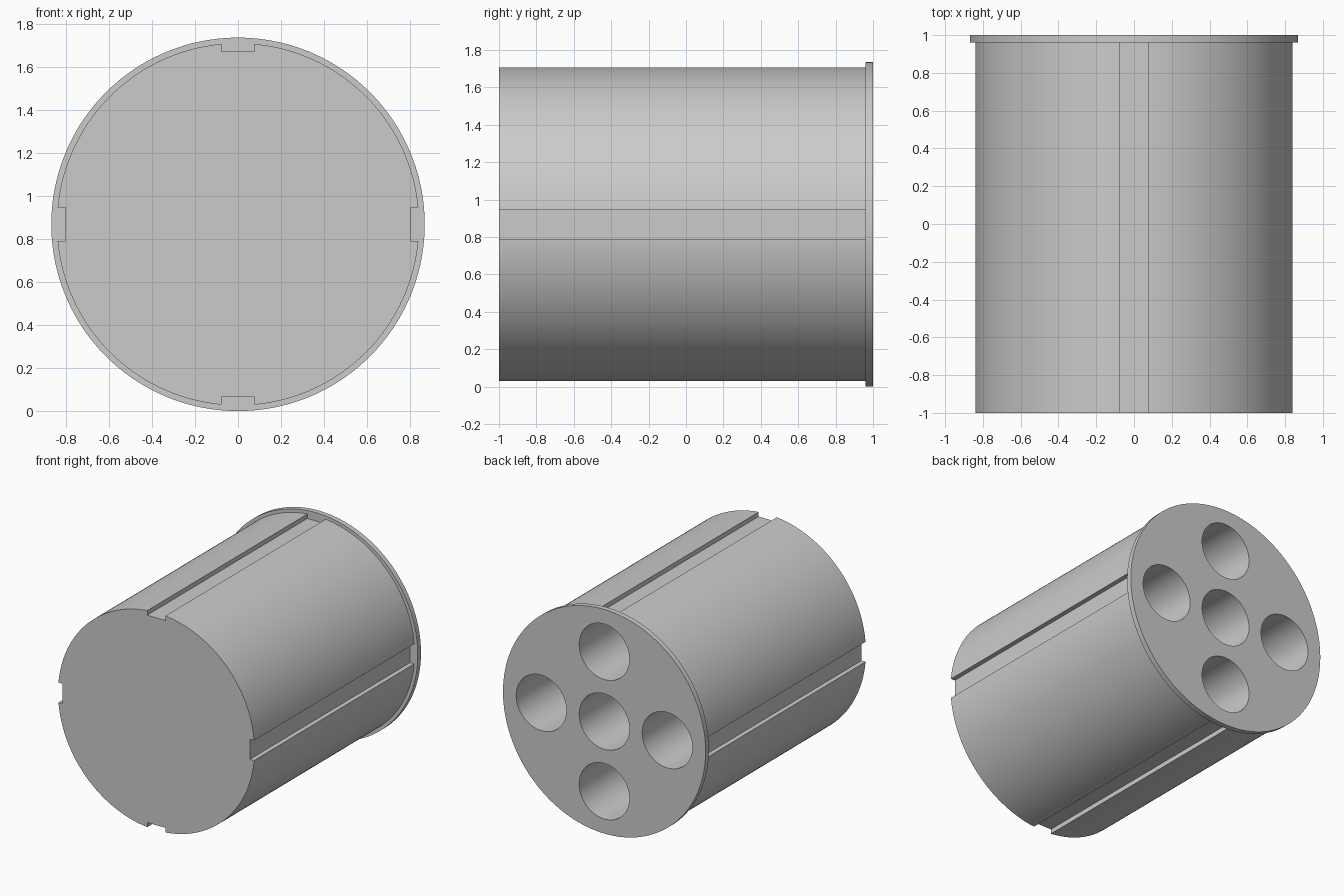
import bpy
import math
from mathutils import Vector

cube = bpy.data.objects.get("Cube")
if cube:
    bpy.data.objects.remove(cube, do_unlink=True)

FLANGE_R, BODY_R = 0.868, 0.842
FLANGE_Y = 0.96              # front face of the rear flange
SLOT_W, SLOT_FLOOR = 0.155, 0.803
HOLE_R, HOLE_RING, HOLE_END = 0.215, 0.54, -0.9
CENTRE = Vector((0, 0, FLANGE_R))

grey = bpy.data.materials.new("plain grey")
grey.use_nodes = True
colour = (0.6, 0.6, 0.6, 1)
grey.diffuse_color = colour
grey.node_tree.nodes["Principled BSDF"].inputs["Base Color"].default_value = colour


def cylinder(name, radius, y0, y1, offset=Vector(), sides=96):
    """Cylinder lying along y between y0 and y1."""
    bpy.ops.mesh.primitive_cylinder_add(
        vertices=sides, radius=radius, depth=y1 - y0,
        location=CENTRE + offset + Vector((0, (y0 + y1) / 2, 0)),
        rotation=(math.pi / 2, 0, 0))
    ob = bpy.context.object
    ob.name = name
    ob.data.materials.append(grey)
    return ob


def combine(target, tool, operation):
    """Boolean the tool into the target and discard the tool."""
    mod = target.modifiers.new(operation.title(), "BOOLEAN")
    mod.operation, mod.object, mod.solver = operation, tool, "EXACT"
    bpy.context.view_layer.objects.active = target
    bpy.ops.object.modifier_apply(modifier=mod.name)
    bpy.data.objects.remove(tool, do_unlink=True)


# Main barrel
barrel = cylinder("slotted_barrel", BODY_R, -1, FLANGE_Y, sides=192)

# Four keyway slots along the barrel
for i in range(4):
    angle = i * math.pi / 2
    out = Vector((math.cos(angle), 0, math.sin(angle)))
    bpy.ops.mesh.primitive_cube_add(
        size=1, location=CENTRE + out * (SLOT_FLOOR + 0.1),
        rotation=(0, -angle, 0), scale=(0.2, 3, SLOT_W))
    slot = bpy.context.object
    slot.data.materials.append(grey)
    combine(barrel, slot, "DIFFERENCE")

# Rear flange, fused to the barrel
combine(barrel, cylinder("flange", FLANGE_R, FLANGE_Y, 1, sides=192), "UNION")

# Five blind bores from the back: one central, four around it
ring = [Vector((x, 0, z)) * HOLE_RING
        for x, z in ((0, 0), (1, 0), (-1, 0), (0, 1), (0, -1))]
for offset in ring:
    combine(barrel, cylinder("bore", HOLE_R, HOLE_END, 1.1, offset), "DIFFERENCE")

# Smooth walls with sharp rims
bpy.ops.object.select_all(action="DESELECT")
barrel.select_set(True)
bpy.context.view_layer.objects.active = barrel
bpy.ops.object.shade_smooth_by_angle(angle=math.radians(30))
